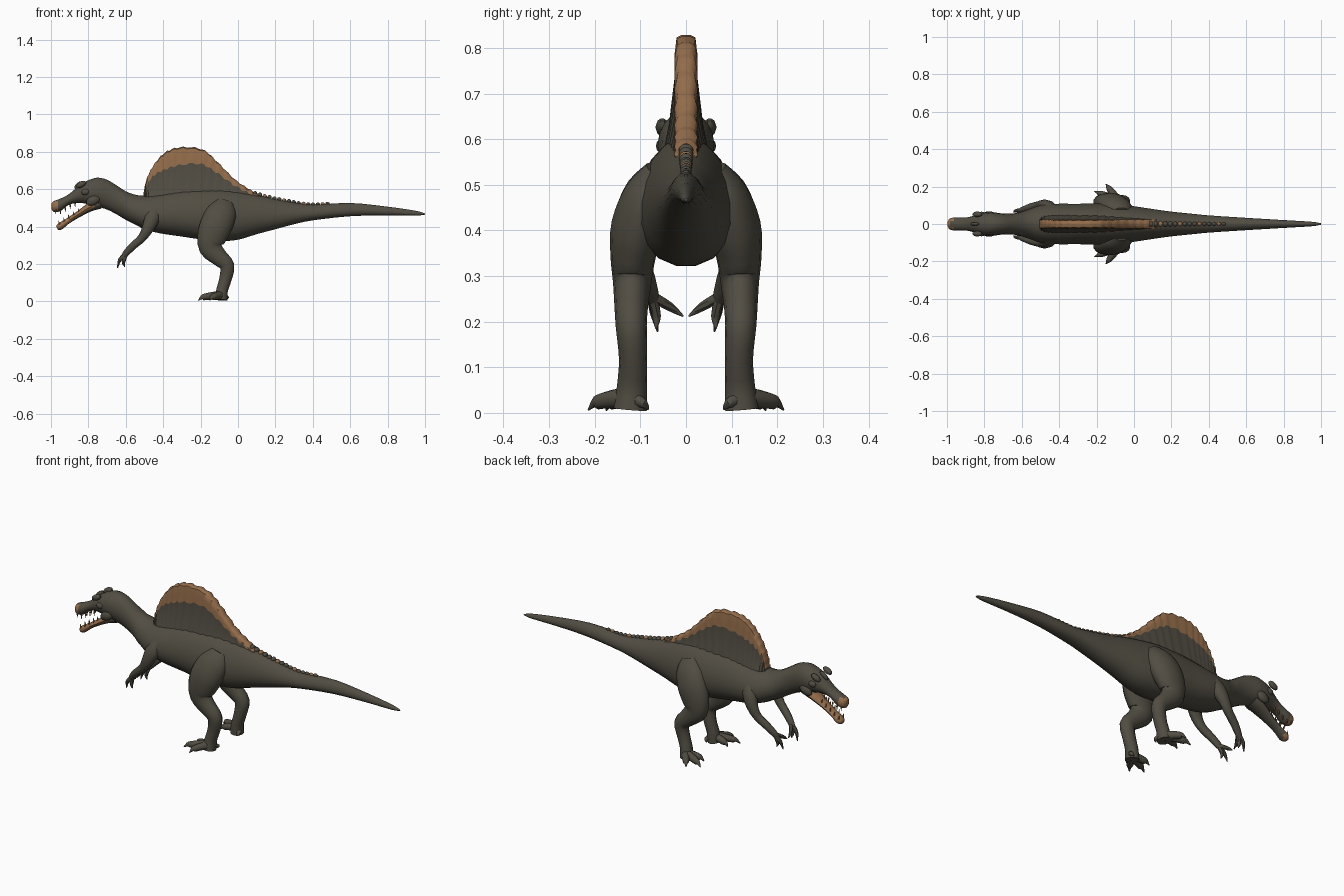
import bpy, bmesh, math
from mathutils import Vector, Matrix

if "Cube" in bpy.data.objects:
    bpy.data.objects.remove(bpy.data.objects["Cube"])


def material(name, rgb):
    m = bpy.data.materials.new(name)
    m.diffuse_color = (*rgb, 1)
    m.use_nodes = True
    m.node_tree.nodes["Principled BSDF"].inputs["Base Color"].default_value = m.diffuse_color
    return m


HIDE = material("dark olive hide", (0.082, 0.074, 0.055))
TAN = material("tan orange", (0.30, 0.155, 0.07))


def smooth_path(pts, n):
    """Catmull-Rom interpolation of tuples of any length, n steps per span."""
    out = []
    for i in range(len(pts) - 1):
        p0, p1, p2, p3 = (pts[max(i - 1, 0)], pts[i], pts[i + 1], pts[min(i + 2, len(pts) - 1)])
        for k in range(n):
            t = k / n
            out.append(tuple(0.5 * (2 * b + (c - a) * t + (2 * a - 5 * b + 4 * c - d) * t * t
                                    + (3 * b - a - 3 * c + d) * t ** 3)
                             for a, b, c, d in zip(p0, p1, p2, p3)))
    out.append(tuple(pts[-1]))
    return out


def loft(bm, rings):
    vs = [[bm.verts.new(p) for p in r] for r in rings]
    n = len(vs[0])
    for a, b in zip(vs, vs[1:]):
        for i in range(n):
            j = (i + 1) % n
            bm.faces.new((a[i], a[j], b[j], b[i]))
    bm.faces.new(vs[0][::-1])
    bm.faces.new(vs[-1])


def tube(bm, pts, sides=12, steps=3):
    """Sweep an ellipse along points (x, y, z, sideways radius, other radius)."""
    path = smooth_path(pts, steps)
    rings = []
    for i, p in enumerate(path):
        c = Vector(p[:3])
        t = (Vector(path[min(i + 1, len(path) - 1)][:3]) - Vector(path[max(i - 1, 0)][:3])).normalized()
        s = (Vector((0, 1, 0)) - t * t.y).normalized()
        b = t.cross(s)
        rings.append([c + s * p[3] * math.cos(a) + b * p[4] * math.sin(a)
                      for a in (2 * math.pi * k / sides for k in range(sides))])
    loft(bm, rings)


def ball(bm, loc, size, tilt=0.0):
    m = Matrix.Translation(loc) @ Matrix.Rotation(tilt, 4, 'Y') @ Matrix.Diagonal((*size, 1))
    bmesh.ops.create_uvsphere(bm, u_segments=10, v_segments=6, radius=1, matrix=m)


def finish(name, bm, tan_rule=lambda c, n: False, mirror=False):
    bmesh.ops.recalc_face_normals(bm, faces=bm.faces)
    bm.normal_update()
    for f in bm.faces:
        f.material_index = int(tan_rule(f.calc_center_median(), f.normal))
    me = bpy.data.meshes.new(name)
    bm.to_mesh(me)
    bm.free()
    ob = bpy.data.objects.new(name, me)
    bpy.context.collection.objects.link(ob)
    me.materials.append(HIDE)
    me.materials.append(TAN)
    if mirror:
        mod = ob.modifiers.new("mirror", 'MIRROR')
        mod.use_axis = (False, True, False)
    bpy.ops.object.select_all(action='DESELECT')
    ob.select_set(True)
    bpy.context.view_layer.objects.active = ob
    bpy.ops.object.shade_smooth_by_angle(angle=math.radians(50))
    return ob


# Body: snout, skull, neck, trunk and tail as (x, top, bottom, half width)
body = [(-.997, .525, .495, .012), (-.985, .537, .478, .029), (-.95, .55, .482, .036),
        (-.91, .57, .513, .034), (-.87, .602, .525, .04), (-.83, .634, .525, .054),
        (-.79, .653, .515, .061), (-.75, .663, .505, .062), (-.70, .652, .49, .056),
        (-.65, .622, .465, .056), (-.60, .59, .435, .066), (-.55, .572, .41, .083),
        (-.50, .568, .385, .1), (-.42, .58, .363, .108), (-.3, .6, .345, .108),
        (-.2, .605, .33, .11), (-.1, .605, .32, .107), (0, .592, .328, .095),
        (.1, .572, .358, .08), (.2, .548, .385, .066), (.3, .53, .412, .056),
        (.4, .518, .433, .046), (.6, .527, .455, .033), (.8, .507, .46, .021),
        (.95, .485, .459, .012), (1.0, .47, .464, .004)]


def body_ring(x, top, bot, w, n=18):
    mid, h = (top + bot) / 2, (top - bot) / 2
    ring = []
    for k in range(n):
        a = 2 * math.pi * k / n
        s = math.sin(a)
        pinch = 1 - 0.16 * s if x > -.6 else 1   # narrower towards the back
        ring.append((x, w * math.cos(a) * pinch, mid + h * s))
    return ring


bm = bmesh.new()
loft(bm, [body_ring(*p) for p in smooth_path(body, 3)])
finish("body", bm, lambda c, n: c.x < -.957 and c.z < .535)

# Sail: (top x, top z, base x, colour border z)
sail = [(-.505, .575, -.50, .56), (-.49, .65, -.48, .62), (-.45, .73, -.44, .675),
        (-.39, .795, -.39, .705), (-.31, .824, -.33, .728), (-.19, .812, -.23, .735),
        (-.11, .745, -.14, .69), (-.02, .655, -.05, .625), (.06, .6, .04, .58),
        (.12, .565, .1, .555)]
bm = bmesh.new()
rows = []
for i, (xt, zt, xb, zm) in enumerate(smooth_path(sail, 6)):
    rib = math.sin(i * math.pi / 1.5)
    zt += .004 * rib
    zm += .006 * math.sin(i * 1.9)
    zb = .5
    side = []
    for z, th in ((zb, .062), (zb + (zm - zb) * .55, .036), (zm, .023), (zm + (zt - zm) * .5, .024),
                  (zt - .006, .019), (zt, .008)):
        f = (z - zb) / (zt - zb)
        side.append((xb + (xt - xb) * f, th + .002 * rib, z))
    rows.append([(x, -y, z) for x, y, z in side] + [(x, y, z) for x, y, z in side[::-1]])
loft(bm, rows)
ob = finish("sail", bm)
for k, f in enumerate(ob.data.polygons):       # upper bands of each ring are tan
    f.material_index = int(2 <= k % 12 <= 8 and k < (len(rows) - 1) * 12)

# Knobs down the spine, from the sail onto the tail
bm = bmesh.new()
tops = [(p[0], p[1]) for p in smooth_path(body, 6)]
for k in range(21):
    x = -.04 + k * .026
    z = min(tops, key=lambda t: abs(t[0] - x))[1]
    r = .019 - k * .0005
    lift = max(0, .04 - k * .011)
    ball(bm, (x, 0, z + lift), (.013, r, .017 - k * .0004), .4)
finish("spine_knobs", bm, lambda c, n: c.x < .08 or int((c.x + 2.053) / .026) % 4 == 0)

# Lower jaw, hanging open
bm = bmesh.new()
tube(bm, [(-.74, 0, .525, .042, .03), (-.79, 0, .505, .044, .024), (-.85, 0, .468, .032, .017),
          (-.91, 0, .43, .026, .015), (-.95, 0, .402, .028, .019), (-.968, 0, .392, .014, .011)])
finish("lower_jaw", bm,
       lambda c, n: c.x < -.775 and (n.z > -.1 or c.x < -.935 or (c.y < -.008 and n.z > -.75)))

# Teeth along both jaws
bm = bmesh.new()
for k in range(5):
    x = -.975 + k * .026
    zu, zl = (.482, .478, .492, .508, .518)[k], .418 + k * .0165
    tube(bm, [(x, .024, zu + .01, .005, .005), (x, .024, zu - .014, .001, .001)], 5, 1)
    tube(bm, [(x + .02, .02, zl - .008, .005, .005), (x + .016, .02, zl + .014, .001, .001)], 5, 1)
finish("teeth", bm, lambda c, n: True, True)

# Brow horns, cheeks
bm = bmesh.new()
ball(bm, (-.838, .052, .626), (.03, .015, .016), -.5)
ball(bm, (-.815, .05, .585), (.024, .016, .018), -.2)
ball(bm, (-.775, .05, .54), (.04, .018, .026), -.5)
finish("brows_and_cheeks", bm, mirror=True)

# Small crest on the snout
bm = bmesh.new()
ball(bm, (-.852, 0, .622), (.03, .009, .014), -.7)
finish("snout_crest", bm)

# Hind legs: thigh, shank, upper foot, toes and claws
bm = bmesh.new()
tube(bm, [(-.07, .06, .53, .03, .05), (-.085, .085, .48, .05, .08), (-.115, .106, .41, .058, .088),
          (-.14, .116, .345, .05, .08), (-.145, .118, .285, .042, .064), (-.1, .12, .235, .037, .048),
          (-.058, .12, .19, .034, .04), (-.067, .116, .12, .031, .034),
          (-.085, .118, .06, .033, .032), (-.09, .122, .008, .037, .034)], 14)
for tx, ty in ((-.185, .105), (-.212, .175), (-.15, .214)):
    dx, dy = tx + .085, ty - .125
    tube(bm, [(-.085, .125, .032, .022, .026),
              (-.085 + dx * .45, .125 + dy * .45, .03, .02, .02),
              (-.085 + dx * .75, .125 + dy * .75, .024, .016, .017),
              (-.085 + dx * .85, .125 + dy * .85, .022, .009, .011),
              (tx, ty, .006, .002, .002)], 8, 2)
tube(bm, [(-.075, .115, .03, .016, .016), (-.06, .092, .02, .01, .012), (-.07, .083, .008, .002, .002)], 8, 2)
finish("hind_legs", bm, mirror=True)

# Arms: shoulder, forearm, hand and three claws
bm = bmesh.new()
tube(bm, [(-.44, .07, .49, .03, .035), (-.46, .092, .44, .034, .042), (-.485, .104, .385, .026, .032),
          (-.515, .1, .338, .021, .024), (-.56, .088, .298, .02, .021),
          (-.595, .076, .262, .016, .019), (-.61, .07, .242, .012, .014)], 10)
for a, b in (((-.632, .07, .222), (-.644, .062, .178)), ((-.612, .064, .212), (-.606, .066, .185)),
             ((-.622, .035, .232), (-.628, .006, .212))):
    tube(bm, [(-.598, .074, .256, .011, .012), (*a, .01, .01), (*b, .002, .002)], 7, 3)
finish("arms", bm, mirror=True)
